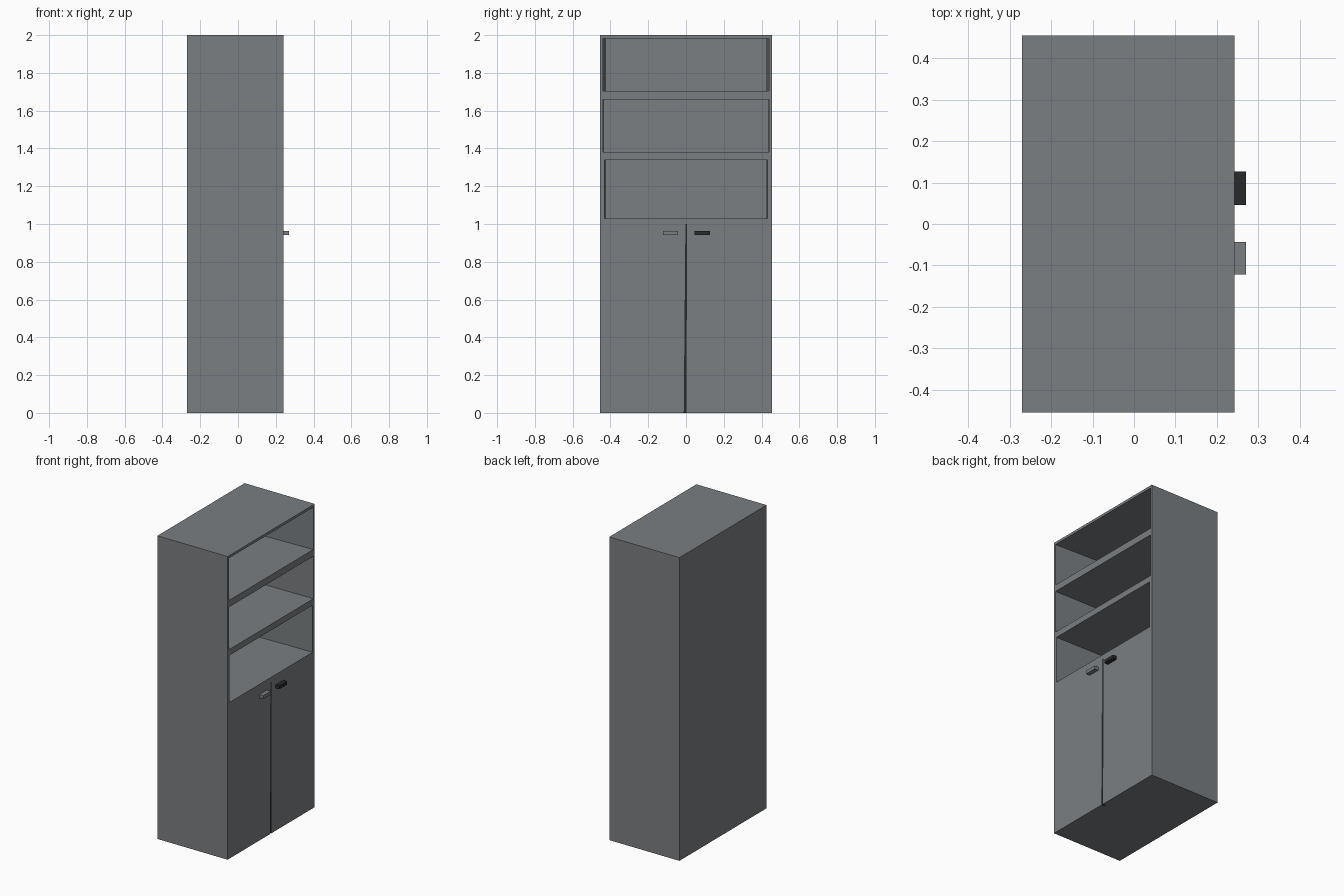
import bpy, bmesh

if "Cube" in bpy.data.objects:
    bpy.data.objects.remove(bpy.data.objects["Cube"])

BACK, FRONT, HALF_W = -0.27, 0.242, 0.454
DOOR_T, DOOR_TOP = 0.022, 1.0


def material(name, r, g, b):
    mat = bpy.data.materials.new(name)
    mat.diffuse_color = (r, g, b, 1)
    mat.use_nodes = True
    mat.node_tree.nodes["Principled BSDF"].inputs["Base Color"].default_value = mat.diffuse_color
    return mat


slate = material("slate", 0.195, 0.21, 0.22)
dark = material("dark", 0.022, 0.023, 0.024)


def prism(name, points, offset, mat=slate):
    """Extrude a planar outline along an offset vector."""
    bm = bmesh.new()
    face = bm.faces.new([bm.verts.new(p) for p in points])
    ext = bmesh.ops.extrude_face_region(bm, geom=[face], use_keep_orig=True)
    verts = [g for g in ext["geom"] if isinstance(g, bmesh.types.BMVert)]
    bmesh.ops.translate(bm, verts=verts, vec=offset)
    bmesh.ops.recalc_face_normals(bm, faces=bm.faces)
    mesh = bpy.data.meshes.new(name)
    bm.to_mesh(mesh)
    bm.free()
    mesh.materials.append(mat)
    obj = bpy.data.objects.new(name, mesh)
    bpy.context.collection.objects.link(obj)
    return obj


def box(name, x0, x1, y0, y1, z0, z1, mat=slate):
    return prism(name, [(x0, y0, z0), (x1, y0, z0), (x1, y1, z0), (x0, y1, z0)],
                 (0, 0, z1 - z0), mat)


# Carcass: side profile with a step that receives the doors
step = FRONT - DOOR_T
profile = [(BACK, 0), (step, 0), (step, DOOR_TOP), (FRONT, DOOR_TOP), (FRONT, 2.0), (BACK, 2.0)]
carcass = prism("carcass", [(x, -HALF_W, z) for x, z in profile], (0, 2 * HALF_W, 0))

# Three open niches, narrowing slightly towards the back panel
niches = [(1.03, 1.34, 0.432, 0.423), (1.38, 1.66, 0.44, 0.435), (1.705, 1.983, 0.44, 0.423)]
for z0, z1, front_w, back_w in niches:
    back = BACK + 0.02
    lip = FRONT + 0.02
    cutter = prism("niche_cutter",
                   [(back, -back_w, z0), (FRONT, -front_w, z0), (lip, -front_w, z0),
                    (lip, front_w, z0), (FRONT, front_w, z0), (back, back_w, z0)],
                   (0, 0, z1 - z0))
    cutter.hide_render = True
    mod = carcass.modifiers.new("niche", "BOOLEAN")
    mod.operation, mod.solver, mod.object = "DIFFERENCE", "EXACT", cutter
    bpy.context.view_layer.objects.active = carcass
    bpy.ops.object.modifier_apply(modifier=mod.name)
    bpy.data.objects.remove(cutter)

# Doors: flush fronts with a slightly slanted gap between them
for name, outer, low, high in (("left_door", -HALF_W, -0.012, -0.003),
                               ("right_door", HALF_W, 0.002, 0.006)):
    prism(name, [(step, outer, 0), (step, low, 0), (step, high, DOOR_TOP),
                 (step, outer, DOOR_TOP)], (DOOR_T, 0, 0))

# Shadow strip set inside the gap
box("door_gap_strip", step, FRONT - 0.004, -0.012, 0.006, 0.001, DOOR_TOP - 0.001, dark)

# Handles: small bars, the right one dark
box("left_handle", FRONT, 0.27, -0.122, -0.043, 0.941, 0.963)
box("right_handle", FRONT, 0.27, 0.046, 0.126, 0.941, 0.963, dark)
